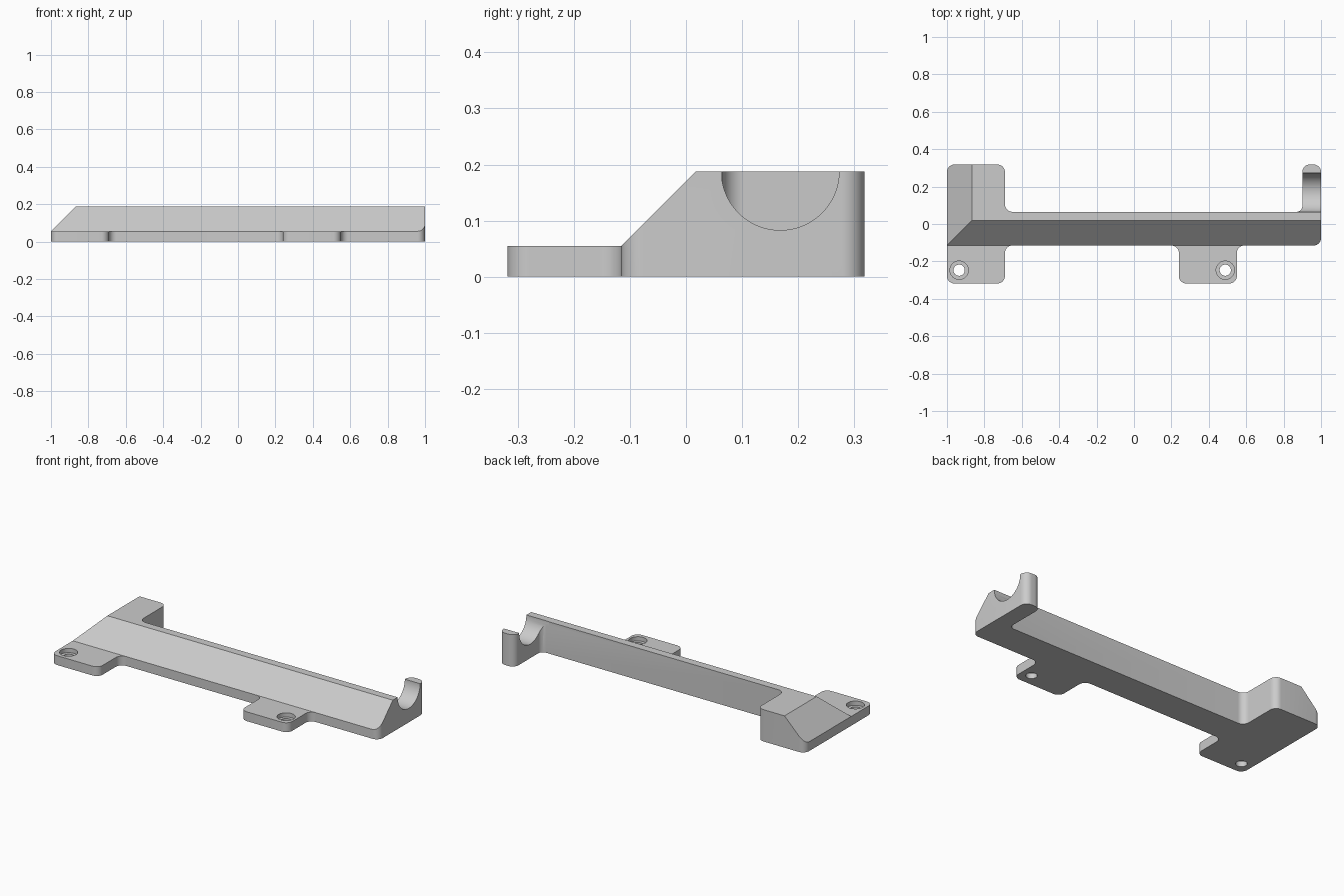
import bpy, bmesh
from math import cos, sin, pi
from mathutils import Vector, Matrix

if "Cube" in bpy.data.objects:
    bpy.data.objects.remove(bpy.data.objects["Cube"])

HEIGHT, TAB = 0.188, 0.055
FRONT, BACK, END = -0.115, 0.065, 0.318
LEFT_TAB, RIGHT_TAB, ARM = -0.69, (0.24, 0.55), 0.9
R = 0.04

grey = bpy.data.materials.new("plain grey")
grey.use_nodes = True
colour = (0.6, 0.6, 0.6, 1)
grey.diffuse_color = colour
grey.node_tree.nodes["Principled BSDF"].inputs["Base Color"].default_value = colour


def rounded(corners, steps=10):
    """Replace each corner (x, y, radius) of a right-angled outline by an arc."""
    points = []
    for i, (x, y, r) in enumerate(corners):
        p = Vector((x, y))
        a = (Vector(corners[i - 1][:2]) - p).normalized() * r
        b = (Vector(corners[(i + 1) % len(corners)][:2]) - p).normalized() * r
        for k in range(steps + 1):
            t = k / steps * pi / 2
            points.append(p + a * (1 - sin(t)) + b * (1 - cos(t)))
    return points


def prism(name, outline, low, high, axis="Z"):
    """Extrude a flat outline; axis X reads it as (y, z), axis Y as (x, z)."""
    place = {"Z": lambda u, v: (u, v, low),
             "X": lambda u, v: (low, u, v),
             "Y": lambda u, v: (u, low, v)}[axis]
    step = Vector([(high - low) * (axis == c) for c in "XYZ"])
    bm = bmesh.new()
    face = bm.faces.new([bm.verts.new(place(u, v)) for u, v in outline])
    top = bmesh.ops.extrude_face_region(bm, geom=[face])["geom"]
    bmesh.ops.translate(bm, vec=step,
                        verts=[g for g in top if isinstance(g, bmesh.types.BMVert)])
    bmesh.ops.recalc_face_normals(bm, faces=bm.faces)
    mesh = bpy.data.meshes.new(name)
    bm.to_mesh(mesh)
    bm.free()
    mesh.materials.append(grey)
    obj = bpy.data.objects.new(name, mesh)
    bpy.context.collection.objects.link(obj)
    return obj


def circle(u, v, r, n=64):
    return [(u + r * cos(2 * pi * k / n), v + r * sin(2 * pi * k / n)) for k in range(n)]


# Whole plan of the bracket: rail, two screw tabs, wide end and arm
bracket = prism("bracket", rounded([
    (-1, -END, R), (LEFT_TAB, -END, R), (LEFT_TAB, FRONT, R),
    (RIGHT_TAB[0], FRONT, R), (RIGHT_TAB[0], -END, R),
    (RIGHT_TAB[1], -END, R), (RIGHT_TAB[1], FRONT, R),
    (1, FRONT, R), (1, END, R), (ARM, END, R), (ARM, BACK, 0.03),
    (LEFT_TAB, BACK, R), (LEFT_TAB, END, R), (-1, END, R)]), 0, HEIGHT)


# Slopes at 45 degrees along the front and the left end
def slope(edge):
    return [(edge - 0.5, TAB), (edge, TAB), (edge + 0.2, TAB + 0.2), (edge - 0.5, TAB + 0.2)]


cutters = [prism("front_slope_cutter", slope(FRONT), -1.2, 1.2, "X"),
           prism("left_slope_cutter", slope(-1), -0.6, 0.6, "Y"),
           # Round cradle across the arm
           prism("cradle_cutter", circle(0.168, HEIGHT, 0.105, 96), 0.85, 1.1, "X")]

# Screw holes with a wider recess for the head
for side, x in (("right", -0.935), ("left", 0.488)):
    cutters.append(prism(side + "_hole_cutter", circle(x, -0.247, 0.03), -0.1, 0.1))
    cutters.append(prism(side + "_recess_cutter", circle(x, -0.247, 0.049), 0.03, 0.1))

bpy.ops.object.select_all(action="DESELECT")
bpy.context.view_layer.objects.active = bracket
bracket.select_set(True)
for cutter in cutters:
    cutter.hide_render = True
    mod = bracket.modifiers.new(cutter.name, "BOOLEAN")
    mod.operation, mod.solver, mod.object = "DIFFERENCE", "EXACT", cutter
    bpy.ops.object.modifier_apply(modifier=mod.name)
    bpy.data.objects.remove(cutter)

bpy.ops.object.shade_smooth_by_angle(angle=pi / 6)
